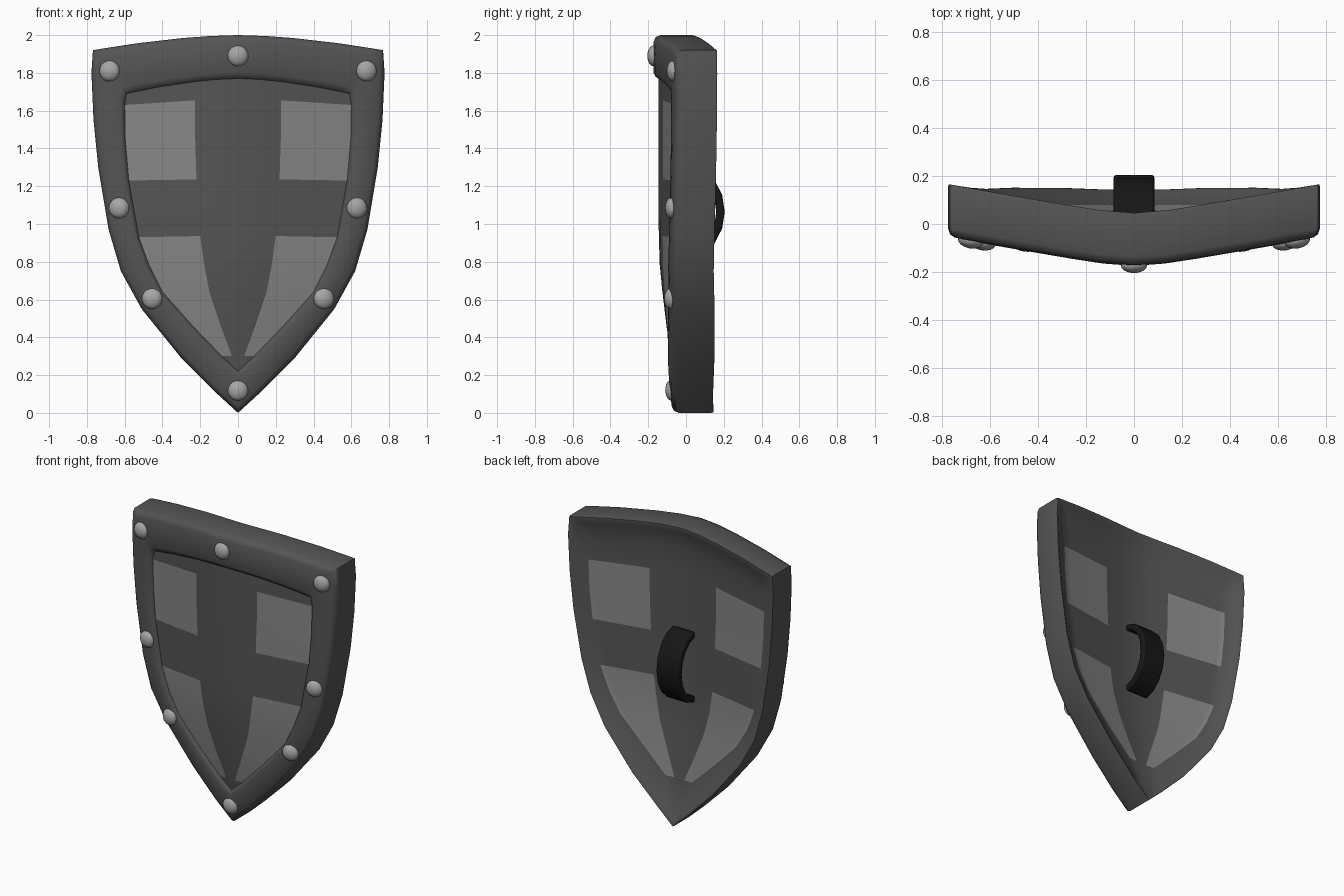
import bpy, bmesh
from math import sin, cos, atan2, radians, sqrt
from mathutils import Matrix

if "Cube" in bpy.data.objects:
    bpy.data.objects.remove(bpy.data.objects["Cube"])


def material(name, v):
    m = bpy.data.materials.new(name)
    m.diffuse_color = (v, v, v, 1)
    m.use_nodes = True
    m.node_tree.nodes["Principled BSDF"].inputs["Base Color"].default_value = m.diffuse_color
    return m


dark = material("dark_grey", 0.09)
light = material("light_grey", 0.24)
metal = material("rivet_grey", 0.38)
black = material("black", 0.008)


def finish(name, bm, mats, angle=40):
    bmesh.ops.recalc_face_normals(bm, faces=bm.faces)
    me = bpy.data.meshes.new(name)
    bm.to_mesh(me)
    bm.free()
    ob = bpy.data.objects.new(name, me)
    bpy.context.collection.objects.link(ob)
    for m in mats:
        me.materials.append(m)
    bpy.ops.object.select_all(action='DESELECT')
    ob.select_set(True)
    bpy.context.view_layer.objects.active = ob
    bpy.ops.object.shade_smooth_by_angle(angle=radians(angle))
    return ob


# Bent base surface: depth y as a function of x and z
SPINE = [(0, -.048), (.22, -.068), (.45, -.102), (.75, -.138), (1.0, -.146), (3, -.148)]


def base(x, z):
    z = max(z, 0)
    for (z0, y0), (z1, y1) in zip(SPINE, SPINE[1:]):
        if z <= z1:
            c = y0 + (y1 - y0) * (z - z0) / (z1 - z0)
            break
    return c + .18 * (sqrt(x * x + .0144) - .12)


# Rows: panel half width, panel z at edge, panel z at centre, outer x, outer z
ROWS = [(.59, 1.69, 1.77, .768, 1.92), (.60, 1.63, 1.67, .776, 1.80),
        (.597, 1.45, 1.455, .765, 1.55), (.578, 1.23, 1.24, .74, 1.30),
        (.525, .93, .94, .685, .97), (.47, .78, .785, .62, .75),
        (.40, .64, .645, .51, .55), (.235, .455, .455, .30, .29),
        (.085, .30, .30, .12, .11)]
COLS = [-1, -.93, -.7, -.38, -.19, 0, .19, .38, .7, .93, 1]
TIP, TOP = .22, 2.0


def lerp(a, b, t):
    return a + (b - a) * t


def top_point(f, t):
    w, ze, zc, ox, oz = ROWS[0]
    g = abs(f) ** 1.7
    return f * lerp(w, ox, t), lerp(lerp(zc, ze, g), lerp(TOP, oz, g), t)


body = bmesh.new()


def vert(x, z, off):
    return body.verts.new((x, base(x, z) + off, z))


def loop(t, off):
    """Ring of vertices between the panel edge (t=0) and the outline (t=1)."""
    side = [(lerp(r[0], r[3], t), lerp(r[1], r[4], t)) for r in ROWS[1:]]
    pts = [top_point(f, t) for f in COLS] + side + [(0, TIP * (1 - t))]
    pts += [(-x, z) for x, z in reversed(side)]
    return [vert(x, z, off) for x, z in pts]


def panel(t, off):
    """Quartered panel; returns its boundary in the order used by loop()."""
    grid = [[vert(*top_point(f, t), off) for f in COLS]]
    for w, ze, zc, ox, oz in ROWS[1:]:
        grid.append([vert(f * lerp(w, ox, t), lerp(zc, ze, abs(f)), off) for f in COLS])
    tip = vert(0, TIP * (1 - t), off)
    for i, (a, b) in enumerate(zip(grid, grid[1:])):
        for j in range(len(COLS) - 1):
            face = body.faces.new((a[j], a[j + 1], b[j + 1], b[j]))
            if i in (1, 2, 4, 5, 6, 7) and abs(COLS[j] + COLS[j + 1]) > .7:
                face.material_index = 1
    for j in range(len(COLS) - 1):
        body.faces.new((grid[-1][j], grid[-1][j + 1], tip))
    return (grid[0] + [r[-1] for r in grid[1:]] + [tip]
            + [r[0] for r in reversed(grid[1:])])


# Shield body: front panel, raised rim, outer wall, back lip, back panel
rings = [panel(0, 0)]
for t, off in [(.05, -.016), (.14, -.025), (.5, -.028), (.85, -.024), (.95, -.014),
               (1, .01), (1, .18), (.985, .193), (.93, .193), (.8, .18)]:
    rings.append(loop(t, off))
rings.append(panel(.35, .152))
for a, b in zip(rings, rings[1:]):
    n = len(a)
    for k in range(n):
        body.faces.new((a[k], a[(k + 1) % n], b[(k + 1) % n], b[k]))
finish("shield_body", body, [dark, light], 50)

# Rivets around the rim, tilted to follow the bend
rivets = bmesh.new()
for x, z in [(0, 1.89), (.68, 1.81), (.63, 1.085), (.455, .605), (0, .12)]:
    for s in ((1, -1) if x else (1,)):
        tilt = atan2(.17 * s, 1) if x else 0
        raised = .025 if z > .2 else .018
        mat = (Matrix.Translation((s * x, base(x, z) - raised, z))
               @ Matrix.Rotation(tilt, 4, 'Z') @ Matrix.Diagonal((1, .6, 1, 1)))
        bmesh.ops.create_uvsphere(rivets, u_segments=16, v_segments=10, radius=.055, matrix=mat)
finish("rim_rivets", rivets, [metal])

# Handle: arched strap on the back
strap = bmesh.new()
sections = []
for i in range(9):
    a = radians(-85 + 170 * i / 8)
    sec = []
    for x, d in [(-.085, 0), (.085, 0), (.085, -.045), (-.085, -.045)]:
        sec.append(strap.verts.new((x, .005 + (.2 + d) * cos(a), 1.065 + (.245 + d) * sin(a))))
    sections.append(sec)
for a, b in zip(sections, sections[1:]):
    for k in range(4):
        strap.faces.new((a[k], a[(k + 1) % 4], b[(k + 1) % 4], b[k]))
strap.faces.new(sections[0])
strap.faces.new(sections[-1])
handle = finish("handle", strap, [black])
bev = handle.modifiers.new("soft_edges", 'BEVEL')
bev.width = .012
bev.segments = 2
bev.limit_method = 'ANGLE'
bev.angle_limit = radians(40)
